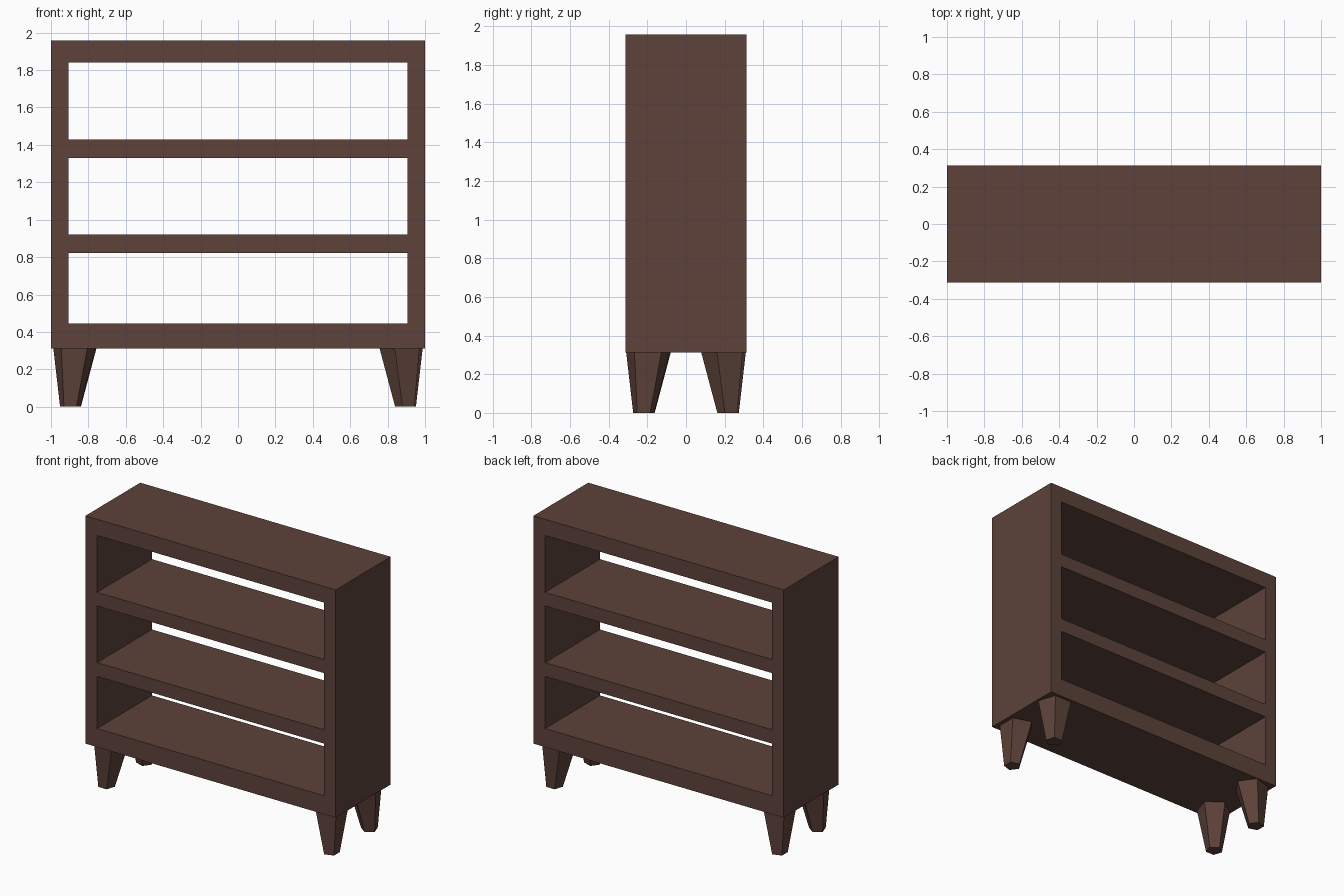
import bpy, bmesh
from math import cos, sin, pi
from mathutils import Matrix

if "Cube" in bpy.data.objects:
    bpy.data.objects.remove(bpy.data.objects["Cube"])

wood = bpy.data.materials.new("dark_wood")
wood.diffuse_color = (0.11, 0.055, 0.042, 1)
wood.use_nodes = True
wood.node_tree.nodes["Principled BSDF"].inputs["Base Color"].default_value = wood.diffuse_color

HALF_W, HALF_D, INNER = 1.0, 0.313, 0.906
BASE, TOP = 0.312, 1.957


def finish(name, bm):
    bmesh.ops.recalc_face_normals(bm, faces=bm.faces)
    mesh = bpy.data.meshes.new(name)
    bm.to_mesh(mesh)
    bm.free()
    mesh.materials.append(wood)
    obj = bpy.data.objects.new(name, mesh)
    bpy.context.collection.objects.link(obj)


def board(name, x0, x1, z0, z1):
    bm = bmesh.new()
    bmesh.ops.create_cube(bm, size=1, matrix=Matrix.LocRotScale(
        ((x0 + x1) / 2, 0, (z0 + z1) / 2), None, (x1 - x0, 2 * HALF_D, z1 - z0)))
    finish(name, bm)


def leg(name, sx, sy, apex):
    # five-sided taper, splayed outwards, one corner pointing along apex
    bm = bmesh.new()
    rings = []
    for x, y, z, r in ((0.897, 0.219, 0, 0.057), (0.875, 0.197, BASE, 0.118)):
        rings.append([bm.verts.new((sx * x + r * cos(apex + i * 2 * pi / 5),
                                    sy * y + r * sin(apex + i * 2 * pi / 5), z))
                      for i in range(5)])
    low, high = rings
    bm.faces.new(low)
    bm.faces.new(high)
    for i in range(5):
        j = (i + 1) % 5
        bm.faces.new((low[i], low[j], high[j], high[i]))
    finish(name, bm)


# Side panels
board("left_side", -HALF_W, -INNER, BASE, TOP)
board("right_side", INNER, HALF_W, BASE, TOP)

# Horizontal boards between the sides
for name, z0, z1 in (("bottom_board", BASE, 0.446), ("lower_shelf", 0.822, 0.922),
                     ("upper_shelf", 1.331, 1.43), ("top_board", 1.84, TOP)):
    board(name, -INNER, INNER, z0, z1)

# Legs, each turned a quarter from the last
for k, (name, sx, sy) in enumerate((("front_left_leg", -1, -1), ("front_right_leg", 1, -1),
                                    ("back_right_leg", 1, 1), ("back_left_leg", -1, 1))):
    leg(name, sx, sy, pi / 2 + k * pi / 2)
